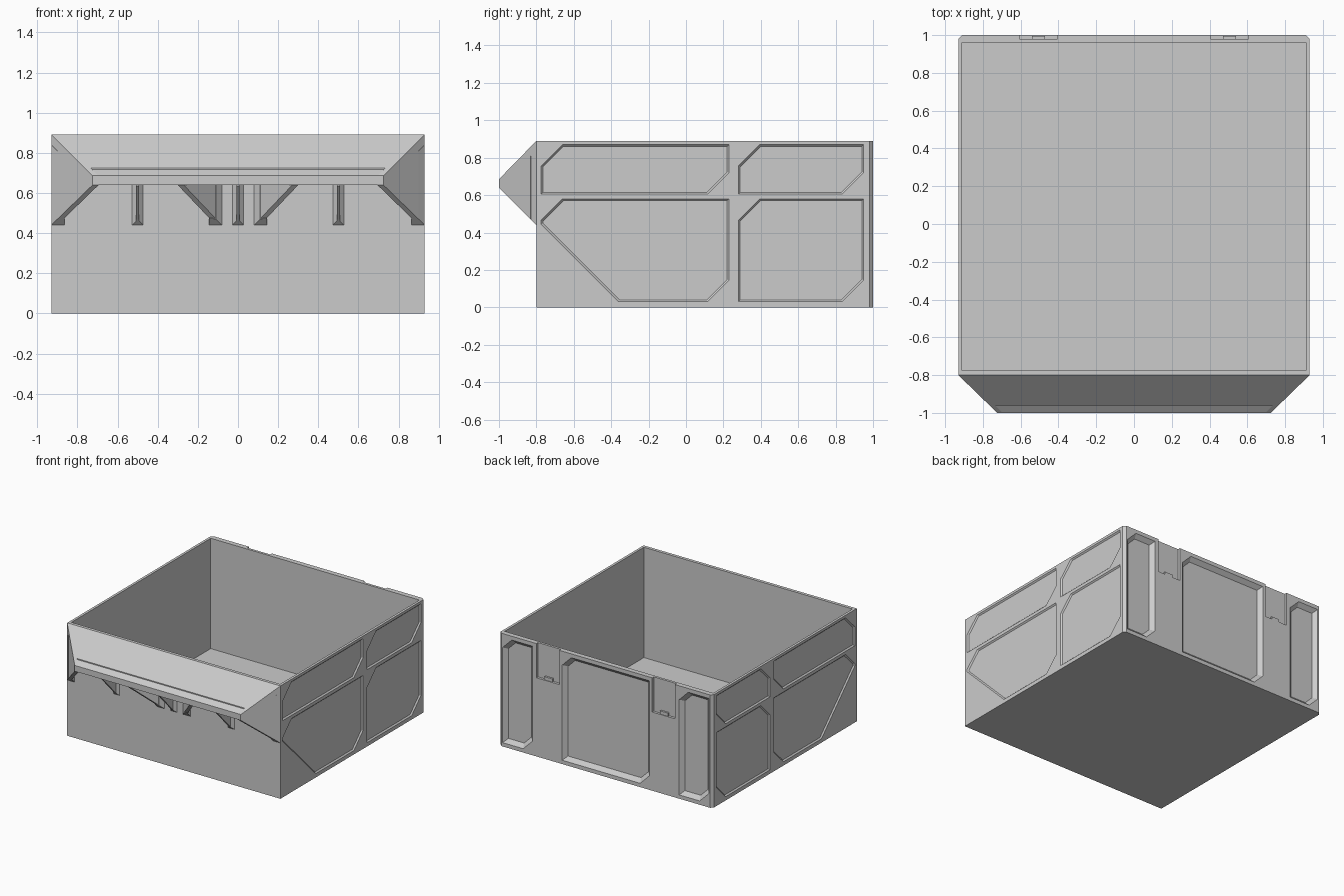
import bpy, bmesh
from mathutils import Vector

if "Cube" in bpy.data.objects:
    bpy.data.objects.remove(bpy.data.objects["Cube"])


def add_loft(bm, a, b):
    """Closed solid between two matching rings of 3D points."""
    va = [bm.verts.new(p) for p in a]
    vb = [bm.verts.new(p) for p in b]
    n = len(va)
    bm.faces.new(va)
    bm.faces.new(vb[::-1])
    for i in range(n):
        j = (i + 1) % n
        bm.faces.new((va[j], va[i], vb[i], vb[j]))


def make(name, lofts):
    bm = bmesh.new()
    for a, b in lofts:
        add_loft(bm, a, b)
    bmesh.ops.recalc_face_normals(bm, faces=bm.faces[:])
    me = bpy.data.meshes.new(name)
    bm.to_mesh(me)
    bm.free()
    ob = bpy.data.objects.new(name, me)
    bpy.context.collection.objects.link(ob)
    return ob


def flip(lofts):
    """The lofts plus their mirror image across x = 0."""
    return lofts + [tuple([(-x, y, z) for x, y, z in r] for r in l) for l in lofts]


def inset(poly, d):
    """Offset a counter-clockwise polygon inwards by d."""
    pts = [Vector(p) for p in poly]
    out = []
    for i, p in enumerate(pts):
        e0 = (p - pts[i - 1]).normalized()
        e1 = (pts[(i + 1) % len(pts)] - p).normalized()
        n0, n1 = Vector((-e0.y, e0.x)), Vector((-e1.y, e1.x))
        out.append(p + (n0 + n1) * (d / (1 + n0.dot(n1))))
    return out


def panel(u0, v0, u1, v1, c):
    """Rectangle with the upper-left and lower-right corners cut."""
    return [(u0, v0), (u1 - c, v0), (u1, v0 + c), (u1, v1), (u0 + c, v1), (u0, v1 - c)]


def recess(poly, depth, place):
    """Sloped-edge pocket that starts just outside the wall."""
    e = 0.004
    return ([place(p.x, p.y, -e) for p in inset(poly, -e)],
            [place(p.x, p.y, depth) for p in inset(poly, depth)])


def block(x0, x1, y0, y1, z0, z1):
    r = [(x0, y0), (x1, y0), (x1, y1), (x0, y1)]
    return [(x, y, z0) for x, y in r], [(x, y, z1) for x, y in r]


W, H = 0.93, 0.89

# Bin body with chamfered rear corners
plan = [(-W, -0.8), (W, -0.8), (W, 0.98), (W - 0.02, 1), (-W + 0.02, 1), (-W, 0.98)]
body = make("bin_body", [([(x, y, 0) for x, y in plan], [(x, y, H) for x, y in plan])])

# Storage cavity
cuts = [block(-0.91, 0.91, -0.775, 0.96, 0.02, 1.1)]

# Shallow side panels
side_panels = [
    panel(-0.775, 0.605, 0.23, 0.87, 0.115),
    panel(0.28, 0.605, 0.95, 0.87, 0.115),
    panel(0.28, 0.03, 0.95, 0.58, 0.115),
    [(-0.775, 0.445), (-0.36, 0.03), (0.115, 0.03), (0.23, 0.145),
     (0.23, 0.58), (-0.66, 0.58), (-0.775, 0.465)],
]
cuts += flip([recess(p, 0.01, lambda u, v, d: (W - d, u, v)) for p in side_panels])

# Deep rear panels, seen from behind so u runs towards -x
for u0, u1, c in ((-0.90, -0.64, 0.08), (-0.38, 0.38, 0.08), (0.64, 0.90, 0.08)):
    cuts.append(recess(panel(u0, 0.03, u1, 0.86, c), 0.03,
                       lambda u, v, d: (-u, 1 - d, v)))

# Rear hanger slots
cuts += flip([block(0.405, 0.605, 0.98, 1.1, 0.62, 1.1)])

cutter = make("cutter", cuts)
cutter.hide_render = True
mod = body.modifiers.new("cut", 'BOOLEAN')
mod.operation, mod.solver, mod.object = 'DIFFERENCE', 'EXACT', cutter
bpy.context.view_layer.objects.active = body
bpy.ops.object.modifier_apply(modifier="cut")
bpy.data.objects.remove(cutter)

# Small catches at the bottom of the hanger slots
make("slot_catches", flip([block(0.47, 0.54, 0.975, 0.995, 0.615, 0.645)]))

# Sloped front lip with mitred ends and a fine step near its edge
lip = [(-0.8, 0.89), (-0.962, 0.724), (-0.962, 0.716), (-1.0, 0.686), (-1.0, 0.64),
       (-0.975, 0.64), (-0.975, 0.675), (-0.8, 0.85)]


def half_width(y):
    return W + (y + 0.8) * 1.03


make("front_lip", [([(-half_width(y), y, z) for y, z in lip],
                    [(half_width(y), y, z) for y, z in lip])])


def diagonal(x, s, top):
    """Upright plate running out from the wall at 45 degrees, plus its foot fillet."""
    prof = [(0, top), (0.2, top - 0.205), (0.2, 0.64), (0, 0.44)]
    if top < 0.88:
        prof = [(0, top), (0.185, top - 0.185), (0.185, 0.64), (0, 0.44)]
    rings = [[(x + s * (t * 1.03 + off), -0.8 - t, z) for t, z in prof] for off in (0, 0.03)]
    foot = [(x, -0.8), (x + s * 0.065, -0.8), (x + s * 0.065, -0.835), (x + s * 0.03, -0.83)]
    low = [0.44, 0.44, 0.475, 0.47]
    fillet = ([(a, b, z) for (a, b), z in zip(foot, low)],
              [(a, b, 0.84 + (b + 0.8)) for a, b in foot])
    return [tuple(rings), fillet]


# Closed lip ends and inner diagonal braces
make("lip_ends", flip(diagonal(W, -1, 0.89)))
make("diagonal_braces", flip(diagonal(0.08, 1, 0.865)))

# Straight ribs with a fillet against the front wall
rib = [(-0.8, 0.44), (-0.985, 0.635), (-0.985, 0.67), (-0.8, 0.865)]
ribs = []
for x in (-0.5, 0, 0.5):
    ribs.append(([(x - 0.008, y, z) for y, z in rib], [(x + 0.008, y, z) for y, z in rib]))
    base = [(x - 0.028, -0.8), (x - 0.008, -0.82), (x + 0.008, -0.82), (x + 0.028, -0.8)]
    ribs.append(([(a, b, 0.44 - (b + 0.8)) for a, b in base],
                 [(a, b, 0.86 + (b + 0.8)) for a, b in base]))
make("lip_ribs", ribs)
